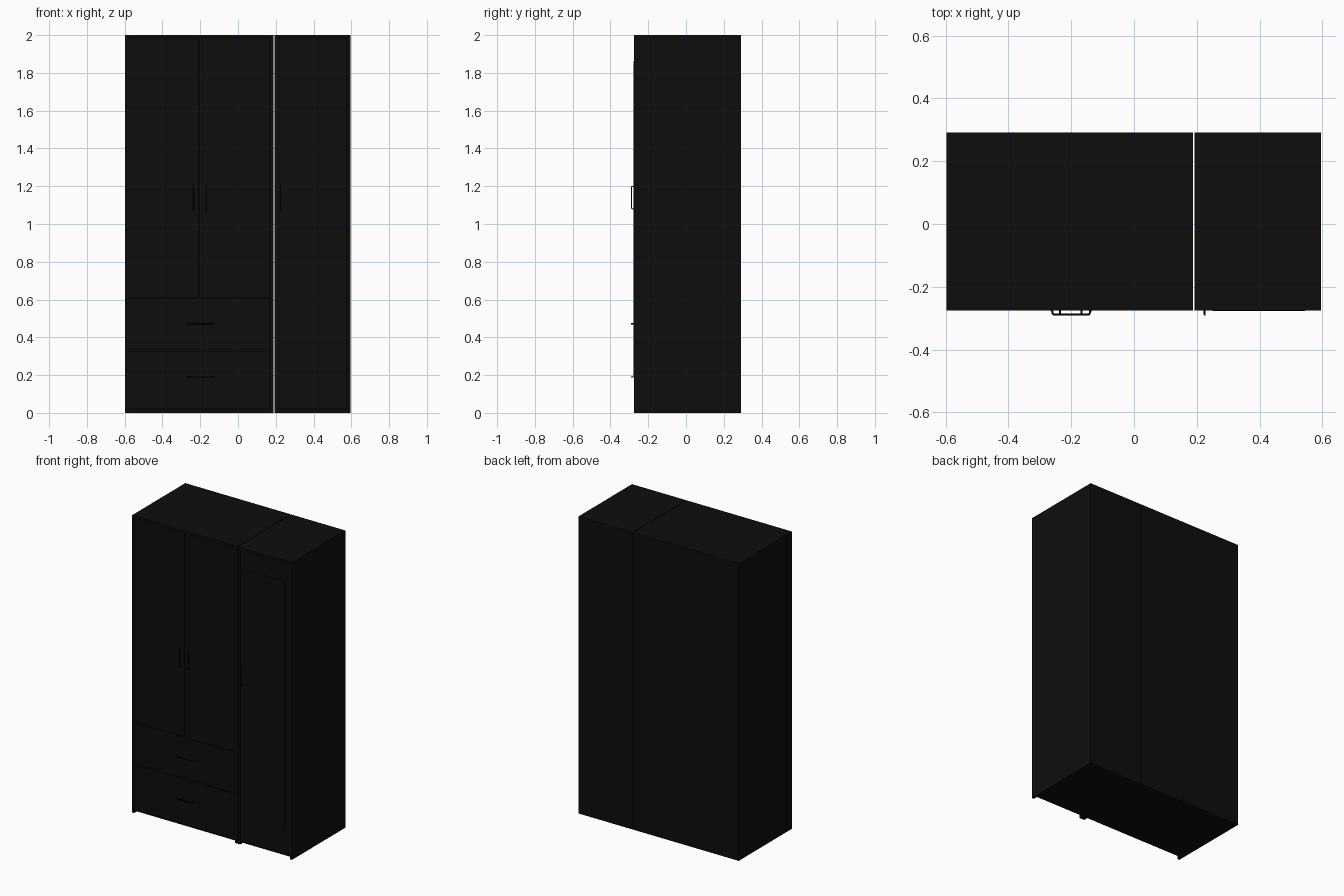
import bpy
import bmesh
from mathutils import Vector

if "Cube" in bpy.data.objects:
    bpy.data.objects.remove(bpy.data.objects["Cube"])

mat = bpy.data.materials.new("black_laminate")
mat.diffuse_color = (0.004, 0.004, 0.004, 1)
mat.use_nodes = True
mat.node_tree.nodes["Principled BSDF"].inputs["Base Color"].default_value = mat.diffuse_color

FRONT, BACK, HEIGHT = -0.275, 0.292, 2.0
T = 0.016       # board thickness
GAP = 0.002     # reveal around doors and drawers


def box(name, x0, x1, y0, y1, z0, z1):
    bm = bmesh.new()
    bmesh.ops.create_cube(bm, size=1)
    for v in bm.verts:
        v.co = Vector(((x0 + x1) / 2 + v.co.x * (x1 - x0),
                       (y0 + y1) / 2 + v.co.y * (y1 - y0),
                       (z0 + z1) / 2 + v.co.z * (z1 - z0)))
    me = bpy.data.meshes.new(name)
    bm.to_mesh(me)
    bm.free()
    me.materials.append(mat)
    ob = bpy.data.objects.new(name, me)
    bpy.context.collection.objects.link(ob)
    return ob


def carcass(name, x0, x1):
    # side boards reach the floor and the front; base is set back as a plinth
    box(name + "_left_side", x0, x0 + T, FRONT, BACK, 0, HEIGHT)
    box(name + "_right_side", x1 - T, x1, FRONT, BACK, 0, HEIGHT)
    box(name + "_top", x0 + T, x1 - T, FRONT, BACK, HEIGHT - T, HEIGHT)
    box(name + "_base", x0 + T, x1 - T, FRONT + 0.03, BACK, 0, 0.02)
    box(name + "_back", x0 + T, x1 - T, BACK - 0.006, BACK, 0.02, HEIGHT - T)


def front_panel(name, x0, x1, z0, z1):
    y = FRONT + 0.002
    box(name, x0 + GAP, x1 - GAP, y, y + T, z0 + GAP, z1 - GAP)


def handle(name, x, z, vertical):
    # bow handle: swept round bar with slightly splayed feet
    cu = bpy.data.curves.new(name, 'CURVE')
    cu.dimensions = '3D'
    cu.bevel_depth = 0.0032
    cu.bevel_resolution = 1
    cu.use_fill_caps = True
    sp = cu.splines.new('POLY')
    path = [(-0.067, -0.272), (-0.060, -0.277), (-0.059, -0.285), (-0.056, -0.2885),
            (0.056, -0.2885), (0.059, -0.285), (0.060, -0.277), (0.067, -0.272)]
    sp.points.add(len(path) - 1)
    for p, (a, y) in zip(sp.points, path):
        p.co = (x, y, z + a, 1) if vertical else (x + a, y, z, 1)
    cu.materials.append(mat)
    ob = bpy.data.objects.new(name, cu)
    bpy.context.collection.objects.link(ob)


# two separate cabinets with a hairline gap between them
L0, L1, R0, R1 = -0.597, 0.188, 0.192, 0.595
carcass("wide_cabinet", L0, L1)
carcass("narrow_cabinet", R0, R1)

# doors and drawers of the wide cabinet
MID = (L0 + L1) / 2
front_panel("left_door", L0 + T, MID, 0.61, HEIGHT - T)
front_panel("right_door", MID, L1 - T, 0.61, HEIGHT - T)
box("drawer_divider", L0 + T, L1 - T, FRONT + 0.02, BACK - 0.006, 0.602, 0.618)
for i, (z0, z1, zh) in enumerate([(0.02, 0.33, 0.19), (0.33, 0.61, 0.472)]):
    front_panel(f"drawer_front_{i + 1}", L0 + T, L1 - T, z0, z1)
    handle(f"drawer_handle_{i + 1}", -0.2, zh, False)

# narrow door with raised mirror
front_panel("narrow_door", R0 + T, R1 - T, 0.02, HEIGHT - T)
box("mirror", 0.25, 0.545, FRONT - 0.002, FRONT + 0.004, 0.19, 1.86)

# vertical door handles
for i, x in enumerate((-0.235, -0.167, 0.225)):
    handle(f"door_handle_{i + 1}", x, 1.14, True)
